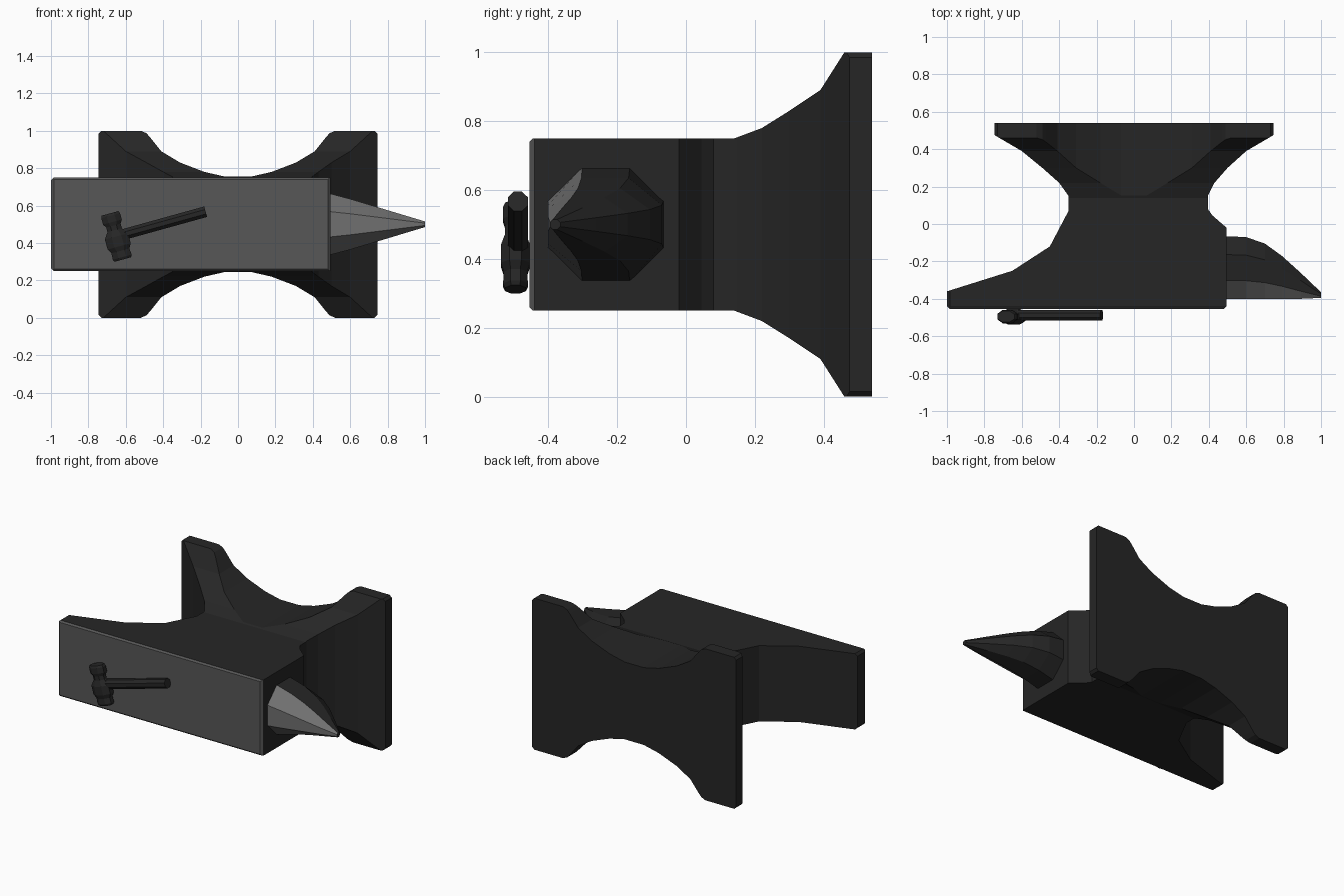
import bpy, bmesh, math
from mathutils import Vector

if "Cube" in bpy.data.objects:
    bpy.data.objects.remove(bpy.data.objects["Cube"])


def material(name, v):
    m = bpy.data.materials.new(name)
    m.diffuse_color = (v, v, v, 1)
    m.use_nodes = True
    m.node_tree.nodes["Principled BSDF"].inputs["Base Color"].default_value = m.diffuse_color
    return m


DARK = material("dark iron", 0.019)
FACE = material("polished face", 0.095)
HORN = material("bright horn", 0.16)


def finish(bm, name, mats):
    bmesh.ops.recalc_face_normals(bm, faces=bm.faces)
    me = bpy.data.meshes.new(name)
    bm.to_mesh(me)
    bm.free()
    ob = bpy.data.objects.new(name, me)
    bpy.context.collection.objects.link(ob)
    for m in mats:
        me.materials.append(m)
    return ob


def prism(name, pts, axis, lo, hi):
    """Extrude a 2D outline along x (0), y (1) or z (2)."""
    bm = bmesh.new()

    def place(a, b):
        co = [a, b]
        co.insert(axis, lo)
        return co
    f = bm.faces.new([bm.verts.new(place(a, b)) for a, b in pts])
    ext = bmesh.ops.extrude_face_region(bm, geom=[f])
    move = Vector((0, 0, 0))
    move[axis] = hi - lo
    bmesh.ops.translate(bm, vec=move, verts=[v for v in ext["geom"] if isinstance(v, bmesh.types.BMVert)])
    return finish(bm, name, [DARK])


def loft(name, rings, mats):
    """Skin a list of equal-length rings, capping both ends."""
    bm = bmesh.new()
    rows = [[bm.verts.new(p) for p in r] for r in rings]
    n = len(rows[0])
    for a, b in zip(rows, rows[1:]):
        for i in range(n):
            j = (i + 1) % n
            bm.faces.new((a[i], a[j], b[j], b[i]))
    bm.faces.new(rows[0])
    bm.faces.new(rows[-1])
    return finish(bm, name, mats)


def octagon(center, u, v):
    """Flat-sided octagon whose half widths are the lengths of u and v."""
    k = 1 / math.cos(math.pi / 8)
    return [Vector(center) + k * (math.cos(a) * u + math.sin(a) * v)
            for a in (math.pi / 8 + i * math.pi / 4 for i in range(8))]


# Anvil body lying on its side: intersection of three outlines
plan = [(-.73, .54), (-.745, .53), (-.745, .475), (-.72, .46), (-.60, .39), (-.49, .30),
        (-.40, .22), (-.35, .15), (-.35, .07), (-.45, -.12), (-.65, -.25), (-1, -.36),
        (-1, -.44), (-.985, -.455), (.48, -.455), (.495, -.44), (.495, -.02),
        (.42, .045), (.395, .08), (.395, .15), (.43, .22), (.50, .30), (.60, .39),
        (.72, .46), (.745, .475), (.745, .53), (.73, .54)]
plan[0:2] = [(-.745, .54)]
plan[-2:] = [(.745, .54)]
body = prism("anvil_body", plan, 2, -.2, 1.2)

half = [(-.475, .22), (-.445, .25), (.14, .25), (.22, .28), (.30, .33), (.39, .39),
        (.46, .50), (.467, .511), (.6, .511)]
side = [(y, .5 + h) for y, h in half] + [(y, .5 - h) for y, h in reversed(half)]

quarter = [(.07, .255), (.18, .28), (.31, .33), (.41, .39), (.47, .465), (.49, .487),
           (.52, .5), (.73, .5), (.78, .45), (.78, .3), (.935, .3), (1.05, .185)]
upper = [(-x, z) for x, z in reversed(quarter)] + quarter
front = [(x, .5 + z) for x, z in upper] + [(x, .5 - z) for x, z in reversed(upper)]

cutters = [prism("side_outline", side, 0, -1.3, 1.3), prism("front_outline", front, 1, -.8, .8)]
for c in cutters:
    mod = body.modifiers.new("trim", 'BOOLEAN')
    mod.operation = 'INTERSECT'
    mod.solver = 'EXACT'
    mod.object = c
    c.hide_render = True
bpy.context.view_layer.update()
mesh = bpy.data.meshes.new_from_object(body.evaluated_get(bpy.context.evaluated_depsgraph_get()))
body.modifiers.clear()
body.data = mesh
for c in cutters:
    bpy.data.objects.remove(c)

# Polished working face with its chamfers
mesh.materials.clear()
mesh.materials.append(DARK)
mesh.materials.append(FACE)
for p in mesh.polygons:
    p.material_index = int(p.normal.y < -.3 and p.center.y < -.43)

# Horn: octagonal, curving to a point, bright on the working side
rings = []
for x, y_top in [(.48, -.065), (.6, -.07), (.7, -.105), (.79, -.17), (.89, -.26), (1, -.365)]:
    y_bot = -.40 if x < .95 else -.395
    rz = .167 + (.015 - .167) * max(0, x - .495) / .505
    rings.append(octagon((x, (y_top + y_bot) / 2, .5),
                         Vector((0, (y_top - y_bot) / 2, 0)), Vector((0, 0, rz))))
horn = loft("horn", rings, [DARK, HORN])
for p in horn.data.polygons:
    p.material_index = int(p.normal.y < -.3)

# Hammer resting on the face
ang = math.radians(15.5)
along = Vector((math.cos(ang), 0, math.sin(ang)))
across = Vector((-math.sin(ang), 0, math.cos(ang)))
deep = Vector((0, 1, 0))
mid = Vector((-.65, -.495, .435))
loft("hammer_handle", [octagon(mid + along * t + deep * .007, across * .029, deep * .029)
                       for t in (0, .495)], [DARK])
head = [(-.128, .046, .03), (-.115, .052, .036), (-.08, .05, .034), (-.055, .064, .042),
        (.0, .064, .042), (.035, .04, .03), (.06, .04, .03), (.08, .052, .036),
        (.115, .052, .036), (.128, .046, .03)]
loft("hammer_head", [octagon(mid + across * t, along * w, deep * d) for t, w, d in head], [DARK])
